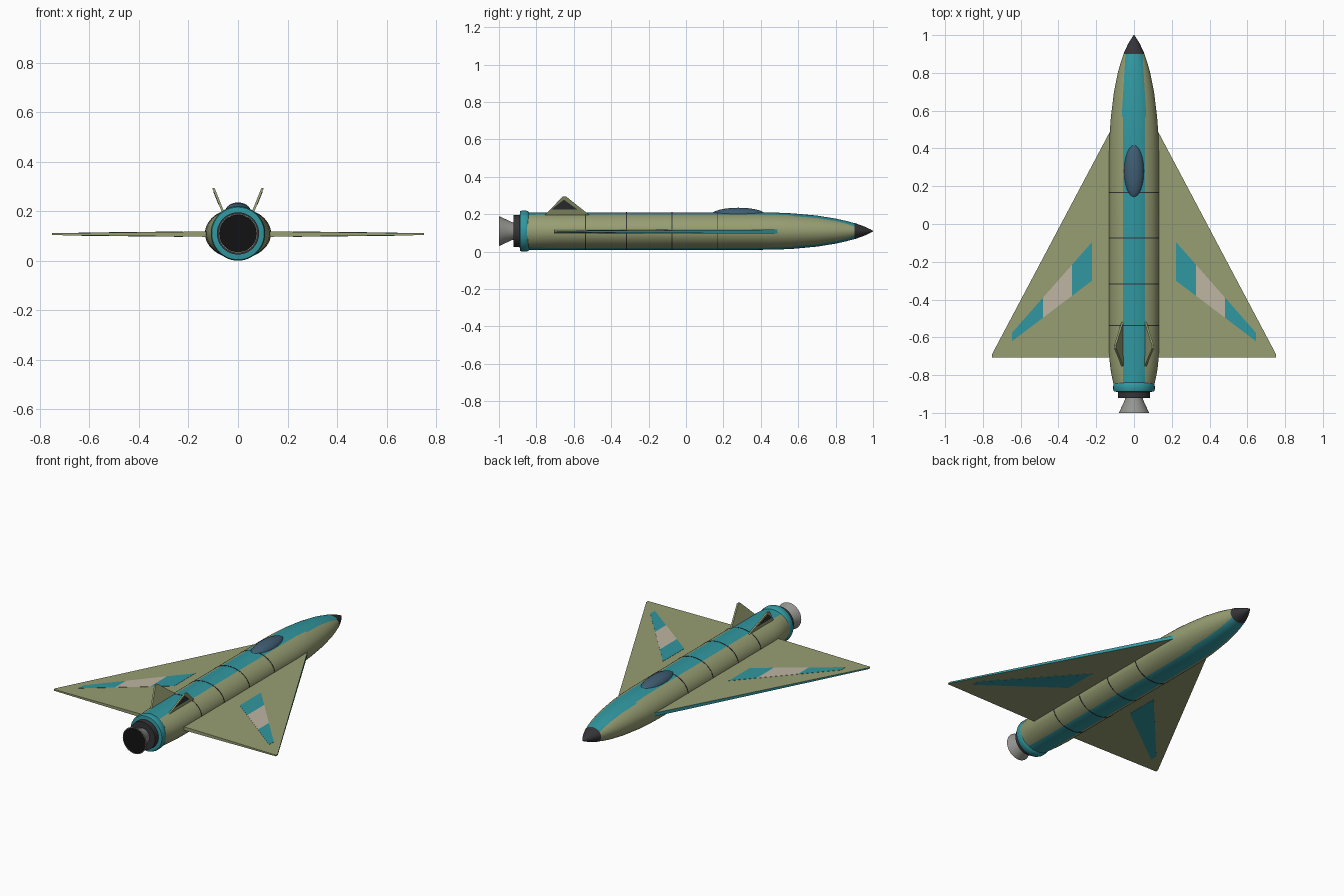
import bpy, bmesh, math
from mathutils import Vector

if "Cube" in bpy.data.objects:
    bpy.data.objects.remove(bpy.data.objects["Cube"])

ZC = 0.11  # height of the fuselage axis


def mat(name, r, g, b):
    m = bpy.data.materials.new(name)
    m.diffuse_color = (r, g, b, 1)
    m.use_nodes = True
    m.node_tree.nodes["Principled BSDF"].inputs["Base Color"].default_value = m.diffuse_color
    return m


GREEN = mat("olive", 0.31, 0.34, 0.17)
TEAL = mat("teal", 0.03, 0.31, 0.35)
CREAM = mat("cream", 0.52, 0.46, 0.36)
DARK = mat("charcoal", 0.035, 0.035, 0.04)
BLACK = mat("black", 0.006, 0.006, 0.006)
GLASS = mat("glass", 0.05, 0.11, 0.17)
METAL = mat("metal", 0.3, 0.3, 0.28)


def finish(bm, name, mats, angle=35):
    bmesh.ops.recalc_face_normals(bm, faces=bm.faces)
    me = bpy.data.meshes.new(name)
    bm.to_mesh(me)
    bm.free()
    ob = bpy.data.objects.new(name, me)
    bpy.context.collection.objects.link(ob)
    for m in mats:
        me.materials.append(m)
    bpy.context.view_layer.objects.active = ob
    ob.select_set(True)
    bpy.ops.object.shade_smooth_by_angle(angle=math.radians(angle))
    ob.select_set(False)
    return ob


def loft(rings, seg=48, caps=True):
    """Elliptical rings (y, half width, half height) joined along y."""
    bm = bmesh.new()
    loops = []
    for y, a, b in rings:
        angs = [2 * math.pi * i / seg for i in range(seg)]
        loops.append([bm.verts.new((a * math.sin(t), y, ZC + b * math.cos(t))) for t in angs])
    for p, q in zip(loops, loops[1:]):
        for i in range(seg):
            j = (i + 1) % seg
            bm.faces.new((p[i], p[j], q[j], q[i]))
    if caps:
        bm.faces.new(loops[0])
        bm.faces.new(loops[-1])
    return bm


def round_part(name, rings, m):
    return finish(loft([(y, r, r) for y, r in rings]), name, [m])


def mirror(ob):
    mod = ob.modifiers.new("mirror", "MIRROR")
    mod.use_axis = (True, False, False)


def slab(name, side_a, side_b, mats, edge_mats=()):
    """Thin plate between two matching outlines; edge_mats colours rim faces."""
    bm = bmesh.new()
    a = [bm.verts.new(p) for p in side_a]
    b = [bm.verts.new(p) for p in side_b]
    bm.faces.new(a)
    bm.faces.new(b[::-1])
    n = len(a)
    for i in range(n):
        f = bm.faces.new((a[i], a[(i + 1) % n], b[(i + 1) % n], b[i]))
        if i in edge_mats:
            f.material_index = 1
    ob = finish(bm, name, mats, 20)
    mirror(ob)
    return ob


# Fuselage, with the painted stripe cut in along the top and belly
body = [(0.90, 0.055, 0.043), (0.85, 0.072, 0.056), (0.80, 0.086, 0.067),
        (0.70, 0.106, 0.083), (0.57, 0.122, 0.095), (0.48, 0.129, 0.099),
        (0.38, 0.132, 0.1), (-0.68, 0.132, 0.1), (-0.75, 0.127, 0.1),
        (-0.80, 0.119, 0.1), (-0.85, 0.108, 0.1)]
bm = loft(body)


def stripe_half(y):
    return 0.057 if y < 0.57 else 0.065 - 0.02 * (y - 0.57) / 0.33


for front in (False, True):
    for s in (-1, 1):
        faces = [f for f in bm.faces if (f.calc_center_median().y > 0.57) == front]
        geom = list({e for f in faces for e in f.edges}) + list({v for f in faces for v in f.verts}) + faces
        co = Vector((s * (0.065 if front else 0.057), 0.57, 0))
        no = Vector((s, 0.02 / 0.33 if front else 0, 0)).normalized()
        bmesh.ops.bisect_plane(bm, geom=geom, plane_co=co, plane_no=no)
for f in bm.faces:
    c = f.calc_center_median()
    if abs(c.x) < stripe_half(c.y):
        f.material_index = 1
finish(bm, "fuselage", [GREEN, TEAL])

# Nose cone
finish(loft([(0.90, 0.056, 0.044), (0.95, 0.033, 0.026), (0.985, 0.012, 0.01), (1.0, 0.002, 0.002)]),
       "nose_cone", [DARK])

# Panel seams around the body
for i, y in enumerate((0.167, -0.075, -0.318, -0.537)):
    w = 0.0025
    finish(loft([(y - w, 0.131, 0.099), (y - w, 0.1335, 0.1015), (y + w, 0.1335, 0.1015), (y + w, 0.131, 0.099)],
                caps=False), f"panel_seam_{i + 1}", [DARK])

# Tail collar, engine ring and nozzle
round_part("tail_collar", [(-0.838, 0.1), (-0.845, 0.107), (-0.858, 0.11), (-0.875, 0.11), (-0.887, 0.106), (-0.89, 0.08)], TEAL)
round_part("engine_ring", [(-0.88, 0.085), (-0.922, 0.085)], DARK)
round_part("nozzle", [(-0.915, 0.045), (-0.93, 0.048), (-0.965, 0.064), (-1.0, 0.08), (-1.0, 0.076), (-0.997, 0.074)], METAL)
round_part("nozzle_opening", [(-0.99, 0.074), (-0.999, 0.0755)], BLACK)

# Canopy and its frame
for name, size, z, m in (("canopy", (0.053, 0.147, 0.04), 0.195, GLASS),
                         ("canopy_frame", (0.06, 0.13, 0.03), 0.188, DARK)):
    bm = bmesh.new()
    bmesh.ops.create_uvsphere(bm, u_segments=32, v_segments=16, radius=1)
    bmesh.ops.scale(bm, vec=size, verts=bm.verts)
    bmesh.ops.translate(bm, vec=(0, 0.28, z), verts=bm.verts)
    finish(bm, name, [m])


# Delta wings, thinning toward the tip, with a teal leading edge
def wing_z(x, s, lift=0.0):
    return 0.107 + s * (0.011 - 0.007 * (x - 0.1) / 0.65 + lift)


def on_wing(outline, s, lift=0.0):
    return [(x, y, wing_z(x, s, lift)) for x, y in outline]


plan = [(0.10, 0.49), (0.127, 0.49), (0.752, -0.69), (0.752, -0.707), (0.10, -0.707)]
slab("wing", on_wing(plan, 1), on_wing(plan, -1), [GREEN, TEAL], (0, 1))


# Wing bands: three colours above, plain teal below
def band(x0, x1):
    def top(x): return -0.095 - 0.48 * (x - 0.222) / 0.423
    def low(x): return -0.30 - 0.32 * (x - 0.222) / 0.423
    return [(x0, top(x0)), (x1, top(x1)), (x1, low(x1)), (x0, low(x0))]


for name, x0, x1, s, m in (("band_inner", 0.222, 0.328, 1, TEAL), ("band_middle", 0.328, 0.483, 1, CREAM),
                           ("band_outer", 0.483, 0.645, 1, TEAL), ("band_under", 0.222, 0.645, -1, TEAL)):
    o = band(x0, x1)
    slab("wing_" + name, on_wing(o, s, 0.0012), on_wing(o, s, -0.001), [m])


# Canted tail fins with a dark panel on the outer face
def on_fin(outline, off):
    # fin plane leans outward from (x 0.06, z 0.195) to (x 0.1, z 0.295)
    return [(0.06 + 0.4 * (z - 0.195) + off, y, z) for y, z in outline]


fin = [(-0.755, 0.195), (-0.66, 0.294), (-0.64, 0.294), (-0.515, 0.195)]
slab("tail_fin", on_fin(fin, -0.005), on_fin(fin, 0.005), [GREEN])
panel = [(-0.72, 0.225), (-0.653, 0.278), (-0.58, 0.225)]
slab("tail_fin_panel", on_fin(panel, 0.003), on_fin(panel, 0.0065), [DARK])
